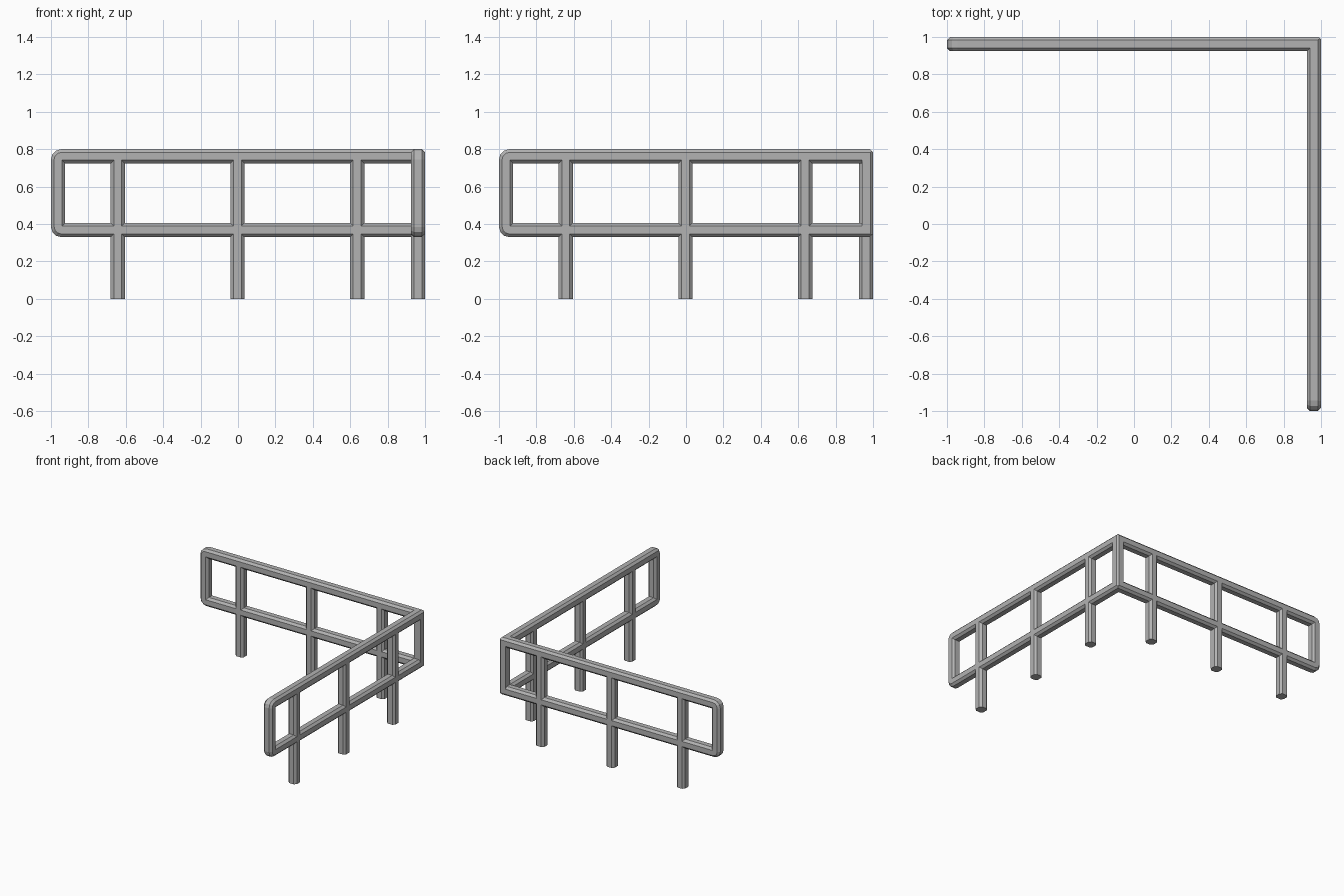
import bpy
import bmesh
from math import cos, sin, pi
from mathutils import Vector

cube = bpy.data.objects.get("Cube")
if cube:
    bpy.data.objects.remove(cube)

W = 0.076            # tube width
C = 0.017            # tube chamfer
LOW, HIGH = 0.33, 0.80
ROUND = 0.055        # outer radius of the frame corners
STEPS = 3
CUT = 0.013          # chamfer on the outer mitre edge
POSTS = (-0.643, -0.003, 0.637)

steel = bpy.data.materials.new("mid grey")
steel.use_nodes = True
grey = (0.45, 0.45, 0.45, 1)
steel.diffuse_color = grey
steel.node_tree.nodes["Principled BSDF"].inputs["Base Color"].default_value = grey

# Chamfered square section, measured from its outer corner
SECTION = [(C, 0), (W - C, 0), (W, C), (W, W - C),
           (W - C, W), (C, W), (0, W - C), (0, C)]


def finish(name, bm):
    bmesh.ops.recalc_face_normals(bm, faces=bm.faces)
    mesh = bpy.data.meshes.new(name)
    bm.to_mesh(mesh)
    bm.free()
    mesh.materials.append(steel)
    obj = bpy.data.objects.new(name, mesh)
    bpy.context.collection.objects.link(obj)
    return obj


def prism(name, outline, bottom, top):
    bm = bmesh.new()
    face = bm.faces.new([bm.verts.new((x, y, bottom)) for x, y in outline])
    out = bmesh.ops.extrude_face_region(bm, geom=[face], use_keep_orig=True)
    moved = [v for v in out["geom"] if isinstance(v, bmesh.types.BMVert)]
    bmesh.ops.translate(bm, verts=moved, vec=(0, 0, top - bottom))
    return finish(name, bm)


def frame_path(d, side):
    """U-shaped path at depth d inside the outline, ending on the mitre."""
    u, low, high = -1 + d, LOW + d, HIGH - d
    r = max(ROUND - d, 0)
    pts = [(side, low)]
    for centre, start in ((low + r, 1.5 * pi), (high - r, pi)):
        for k in range(STEPS + 1):
            a = start - k * pi / 2 / STEPS
            pts.append((u + r + r * cos(a), centre + r * sin(a)))
    return pts + [(side, high)]


# Rail frames: two mirrored runs meeting at the mitred corner
bm = bmesh.new()
for swap in (False, True):
    lines = []
    for d, t in SECTION:
        side = 1 - t
        lines.append([bm.verts.new((side, u, z) if swap else (u, side, z))
                      for u, z in frame_path(d, side)])
    for a, b in zip(lines, lines[1:] + lines[:1]):
        for i in range(len(a) - 1):
            bm.faces.new((a[i], a[i + 1], b[i + 1], b[i]))
bmesh.ops.remove_doubles(bm, verts=bm.verts, dist=0.0001)
cut = bmesh.ops.bisect_plane(bm, geom=bm.verts[:] + bm.edges[:] + bm.faces[:],
                             plane_co=Vector((1, 1 - CUT, 0)),
                             plane_no=Vector((1, 1, 0)).normalized(),
                             clear_outer=True)
rim = [e for e in cut["geom_cut"] if isinstance(e, bmesh.types.BMEdge)]
bmesh.ops.holes_fill(bm, edges=rim, sides=0)
finish("rail_frame", bm)

# Corner upright between the rails
inner = 1 - W + C
prism("corner_upright", [(inner, inner), (1, inner), (1, 1 - CUT),
                         (1 - CUT, 1), (inner, 1)], LOW + W - C, HIGH - W + C)

# Posts: a leg below the lower rail and an upright above it
for run in ("back", "side"):
    for n, pos in enumerate(POSTS, 1):
        outline = [(pos - W / 2 + a, 1 - b) for a, b in SECTION]
        if run == "side":
            outline = [(y, x) for x, y in outline]
        prism(f"{run}_leg_{n}", outline, 0, LOW + C)
        prism(f"{run}_upright_{n}", outline, LOW + W - C, HIGH - W + C)
